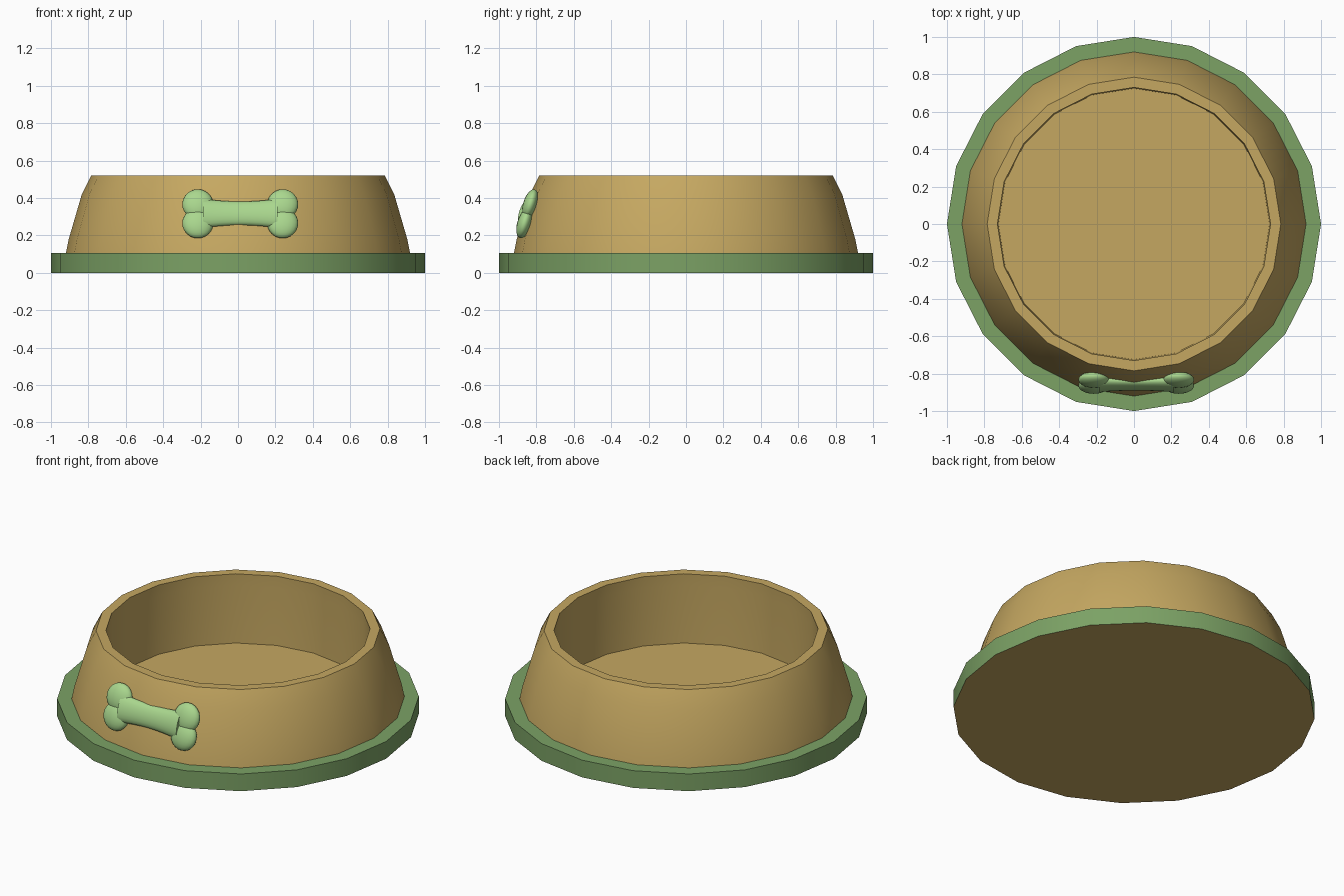
import bpy, bmesh
from math import sin, cos, pi, radians
from mathutils import Matrix

if "Cube" in bpy.data.objects:
    bpy.data.objects.remove(bpy.data.objects["Cube"])


def material(name, rgb):
    m = bpy.data.materials.new(name)
    m.diffuse_color = (*rgb, 1)
    m.use_nodes = True
    m.node_tree.nodes["Principled BSDF"].inputs["Base Color"].default_value = m.diffuse_color
    return m


TAN = material("tan", (0.56, 0.39, 0.12))
GREEN = material("green", (0.20, 0.36, 0.13))
LIGHT = material("light_green", (0.40, 0.68, 0.27))


def finish(bm, name, mats, angle):
    bmesh.ops.recalc_face_normals(bm, faces=bm.faces)
    me = bpy.data.meshes.new(name)
    bm.to_mesh(me)
    bm.free()
    for m in mats:
        me.materials.append(m)
    ob = bpy.data.objects.new(name, me)
    bpy.context.collection.objects.link(ob)
    bpy.ops.object.select_all(action='DESELECT')
    ob.select_set(True)
    bpy.context.view_layer.objects.active = ob
    bpy.ops.object.shade_smooth_by_angle(angle=radians(angle))
    return ob


def lathe(bm, profile, sides, cap_start=False, cap_end=False):
    rings = [[bm.verts.new((r * cos(2 * pi * i / sides), r * sin(2 * pi * i / sides), z))
              for i in range(sides)] for r, z in profile]
    for a, b in zip(rings, rings[1:]):
        for i in range(sides):
            j = (i + 1) % sides
            bm.faces.new((a[i], a[j], b[j], b[i]))
    if cap_start:
        bm.faces.new(rings[0])
    if cap_end:
        bm.faces.new(rings[-1])
    return [v for ring in rings for v in ring]


# Base ring: green sides and lip, tan underside
bm = bmesh.new()
lathe(bm, [(1.0, 0), (1.0, 0.105), (0.915, 0.105)], 20, cap_start=True)
for f in bm.faces:
    f.material_index = 1 if len(f.verts) > 4 else 0
base = finish(bm, "base_ring", [GREEN, TAN], 30)
for p in base.data.polygons:        # the open lathe must face outward
    if p.material_index == 1 and p.normal.z > 0:
        base.data.flip_normals()

# Bowl: outer wall, rim, inner wall and floor
bm = bmesh.new()
lathe(bm, [(0.92, 0.105), (0.905, 0.18), (0.835, 0.42), (0.785, 0.52),
           (0.73, 0.52), (0.732, 0.45), (0.725, 0.10)], 20, cap_end=True)
bowl = finish(bm, "bowl", [TAN], 30)
if bowl.data.polygons[0].normal.z < 0:
    bowl.data.flip_normals()

# Bone badge: waisted shaft and four flattened knobs, leaning with the wall
bm = bmesh.new()
shaft = lathe(bm, [(0.066 + 0.016 * (t / 4) ** 2, t * 0.05) for t in range(-4, 5)],
              20, cap_start=True, cap_end=True)
bmesh.ops.transform(bm, verts=shaft, matrix=Matrix.Diagonal((1, 0.45, 1, 1))
                    @ Matrix.Rotation(pi / 2, 4, 'Y'))
for sx in (-1, 1):
    for sz in (-1, 1):
        bmesh.ops.create_uvsphere(
            bm, u_segments=20, v_segments=12, radius=0.083,
            matrix=Matrix.Translation((sx * 0.227, 0.008, sz * 0.053))
            @ Matrix.Diagonal((1, 0.46, 1, 1)))
bone = finish(bm, "bone_badge", [LIGHT], 50)
bone.location = (0.012, -0.856, 0.318)
bone.rotation_euler = (radians(-17), 0, 0)
